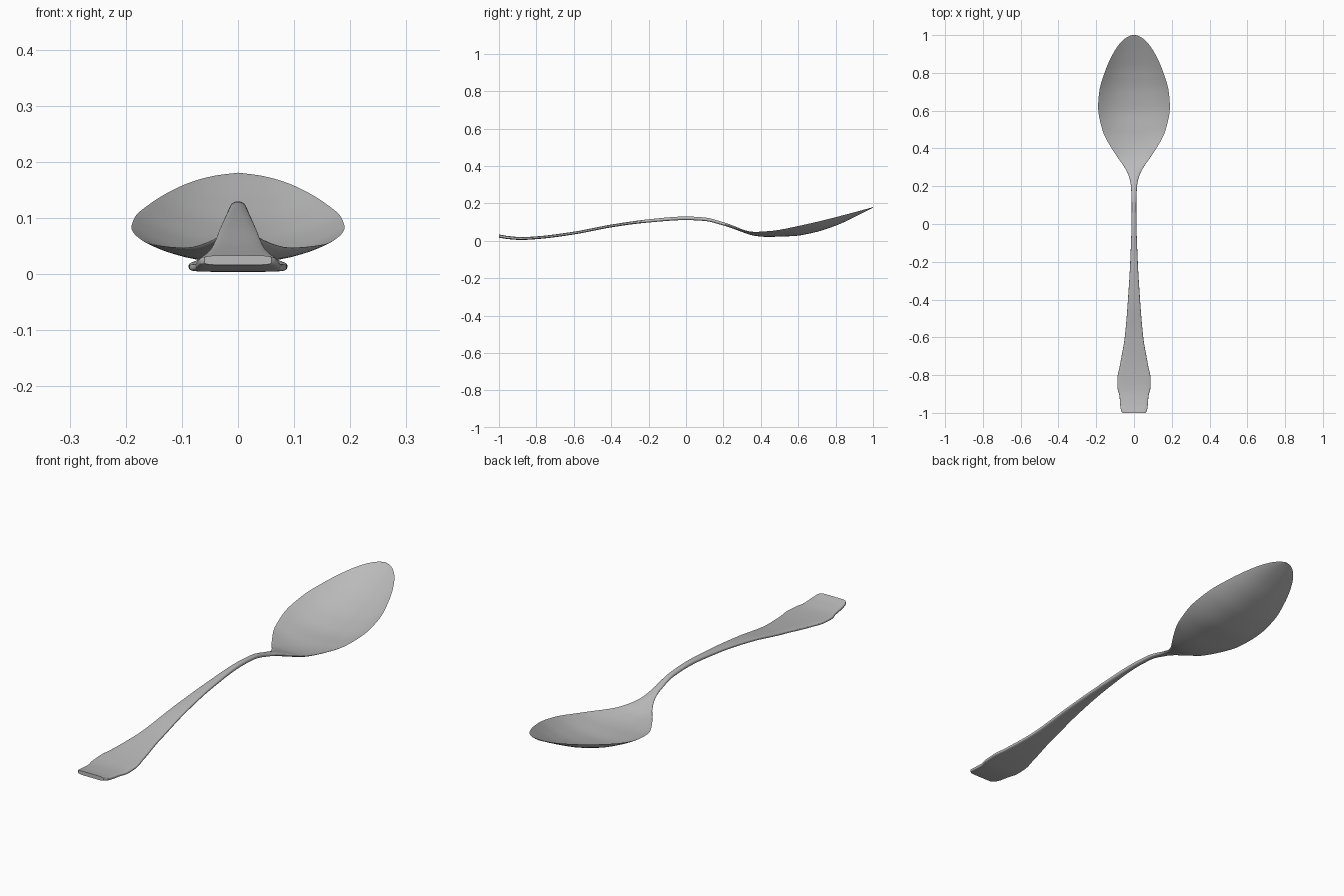
import bpy, bmesh, math

cube = bpy.data.objects.get("Cube")
if cube:
    bpy.data.objects.remove(cube)

steel = bpy.data.materials.new("brushed_steel_grey")
steel.use_nodes = True
GREY = (0.5, 0.5, 0.5, 1)
steel.diffuse_color = GREY
steel.node_tree.nodes["Principled BSDF"].inputs["Base Color"].default_value = GREY


def smooth_curve(keys):
    """Monotone cubic function through (position, value) keys."""
    ys, vs = zip(*keys)
    last = len(ys) - 1
    slope = [(vs[i + 1] - vs[i]) / (ys[i + 1] - ys[i]) for i in range(last)]
    tan = [slope[0]]
    for a, b in zip(slope, slope[1:]):
        tan.append(2 * a * b / (a + b) if a * b > 0 else 0)
    tan.append(slope[-1])

    def value(y):
        i = 0
        while i < last - 1 and y > ys[i + 1]:
            i += 1
        h = ys[i + 1] - ys[i]
        t = (y - ys[i]) / h
        s = 1 - t
        return (vs[i] * (1 + 2 * t) * s * s + vs[i + 1] * (3 - 2 * t) * t * t
                + h * t * s * (tan[i] * s - tan[i + 1] * t))
    return value


# Outline seen from above (squared, so the tip comes out round)
outline = [(-1, .06), (-.99, .068), (-.96, .073), (-.91, .077), (-.87, .087),
           (-.82, .088), (-.75, .075), (-.6, .049), (-.4, .032), (-.2, .02),
           (0, .013), (.1, .012), (.2, .016), (.25, .026), (.3, .05),
           (.35, .085), (.4, .118), (.5, .168), (.62, .19), (.7, .184),
           (.8, .156), (.9, .112), (1, 0)]
width_sq = smooth_curve([(y, w * w) for y, w in outline])
# Height of the side edges, along handle and bowl rim
edge_z = smooth_curve([(-1, .025), (-.95, .017), (-.88, .012), (-.8, .016),
                       (-.6, .041), (-.4, .079), (-.2, .106), (0, .12),
                       (.1, .115), (.2, .09), (.3, .058), (.36, .047),
                       (.45, .052), (.62, .083), (.8, .126), (1, .179)])
# Depth of the hollow below the edges
sag = smooth_curve([(-1, 0), (.25, 0), (.3, .004), (.36, .013), (.42, .024),
                    (.5, .033), (.62, .05), (.7, .051), (.8, .043),
                    (.9, .024), (1, 0)])
thickness = smooth_curve([(-1, .017), (-.8, .015), (-.4, .015), (0, .019),
                          (.2, .017), (.35, .013), (.5, .006), (1, .004)])
# Corner softness of the section: boxy at the handle end, oval at the neck
softness = smooth_curve([(-1, .4), (-.6, .5), (0, .9), (.3, 1), (1, 1)])

STATIONS, AROUND = 150, 48


def signed_power(v, p):
    return math.copysign(abs(v) ** p, v)


def section(y):
    """Closed cross-section of the spoon at one position."""
    half = math.sqrt(max(width_sq(y), 0))
    ring = []
    for k in range(AROUND):
        a = math.tau * k / AROUND
        u = signed_power(math.cos(a), softness(y))
        v = signed_power(math.sin(a), softness(y))
        z = edge_z(y) - sag(y) * (1 - abs(u) ** 2.4) + thickness(y) / 2 * v
        ring.append((half * u, y, z))
    return ring


# Spoon body lofted from handle end to bowl tip
bm = bmesh.new()
rings = []
for i in range(STATIONS + 1):
    y = -math.cos(math.pi * i / STATIONS)
    rings.append([bm.verts.new(p) for p in section(y)])
for a, b in zip(rings, rings[1:]):
    for k in range(AROUND):
        n = (k + 1) % AROUND
        bm.faces.new((a[k], a[n], b[n], b[k]))

# Handle end: flat cap with a shallow recessed panel
cap = bm.faces.new(rings[0])
bmesh.ops.inset_region(bm, faces=[cap], thickness=.003, depth=-.002)
bmesh.ops.remove_doubles(bm, verts=bm.verts, dist=.00001)
bmesh.ops.recalc_face_normals(bm, faces=bm.faces)

mesh = bpy.data.meshes.new("spoon")
bm.to_mesh(mesh)
bm.free()
mesh.materials.append(steel)
spoon = bpy.data.objects.new("spoon", mesh)
bpy.context.collection.objects.link(spoon)
bpy.context.view_layer.objects.active = spoon
spoon.select_set(True)
bpy.ops.object.shade_smooth_by_angle(angle=math.radians(40))
